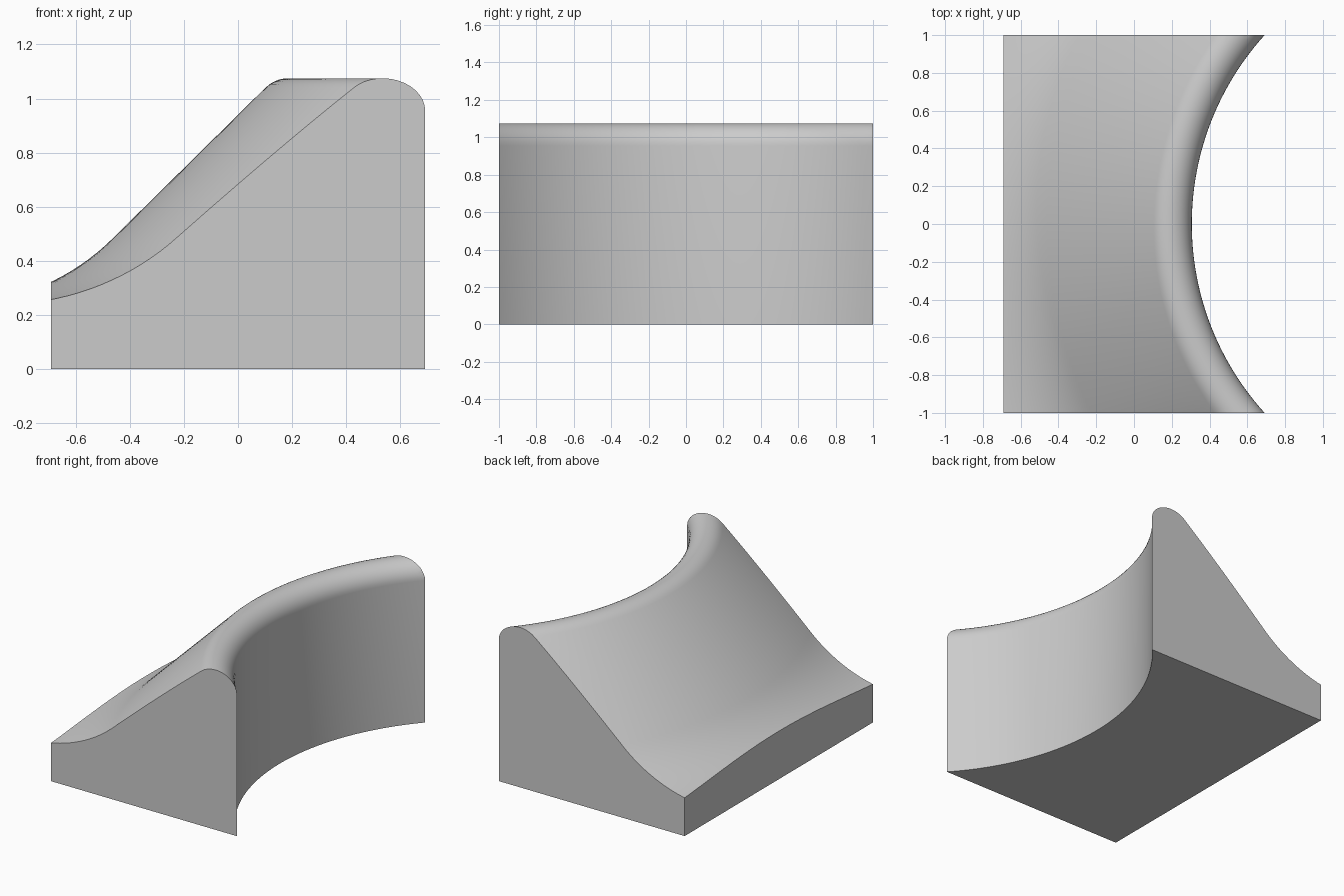
import bpy, bmesh, math
from mathutils import Vector, Matrix

if "Cube" in bpy.data.objects:
    bpy.data.objects.remove(bpy.data.objects["Cube"], do_unlink=True)

AXIS_X = 1.796          # vertical axis the section is swept around
HALF_X, HALF_Y = 0.69, 1.0
SWEEP = math.radians(100)


def arc(cr, cz, radius, start, end, steps):
    """Points (distance from axis, height) along an arc, angles in degrees."""
    points = []
    for i in range(steps + 1):
        a = math.radians(start + (end - start) * i / steps)
        points.append((cr + radius * math.cos(a), cz + radius * math.sin(a)))
    return points


# Cross-section: upright wall, rounded crest, straight slope, hollow toe
section = [(1.49, 0)]
section += arc(1.61, 0.955, 0.12, 180, 45, 14)
section += arc(2.85, 1.08, 0.84, 225, 262, 14)
section += [(section[-1][0], 0)]

# Sweep the section around the axis
bm = bmesh.new()
turn = Matrix.Rotation(-SWEEP / 2, 3, "Z")
centre = Vector((AXIS_X, 0, 0))
verts = [bm.verts.new(centre + turn @ Vector((-r, 0, z))) for r, z in section]
edges = [bm.edges.new((a, b)) for a, b in zip(verts, verts[1:] + verts[:1])]
bmesh.ops.spin(bm, geom=verts + edges, cent=centre, axis=(0, 0, 1),
               angle=SWEEP, steps=72, use_duplicate=False)

# Trim to the flat ends and the flat low side, capping each cut
for point, normal in (((0, HALF_Y, 0), (0, 1, 0)),
                      ((0, -HALF_Y, 0), (0, -1, 0)),
                      ((-HALF_X, 0, 0), (-1, 0, 0))):
    cut = bmesh.ops.bisect_plane(
        bm, geom=bm.verts[:] + bm.edges[:] + bm.faces[:], dist=1e-5,
        plane_co=point, plane_no=normal, clear_outer=True)
    rim = [e for e in cut["geom_cut"]
           if isinstance(e, bmesh.types.BMEdge) and e.is_boundary]
    bmesh.ops.contextual_create(bm, geom=rim)
bmesh.ops.recalc_face_normals(bm, faces=bm.faces[:])

mesh = bpy.data.meshes.new("curved_ramp")
bm.to_mesh(mesh)
bm.free()
ramp = bpy.data.objects.new("curved_ramp", mesh)
bpy.context.collection.objects.link(ramp)

# Plain grey
grey = bpy.data.materials.new("grey")
grey.use_nodes = True
colour = (0.6, 0.6, 0.6, 1)
grey.diffuse_color = colour
grey.node_tree.nodes["Principled BSDF"].inputs["Base Color"].default_value = colour
mesh.materials.append(grey)

bpy.ops.object.select_all(action="DESELECT")
ramp.select_set(True)
bpy.context.view_layer.objects.active = ramp
bpy.ops.object.shade_smooth_by_angle(angle=math.radians(30))
